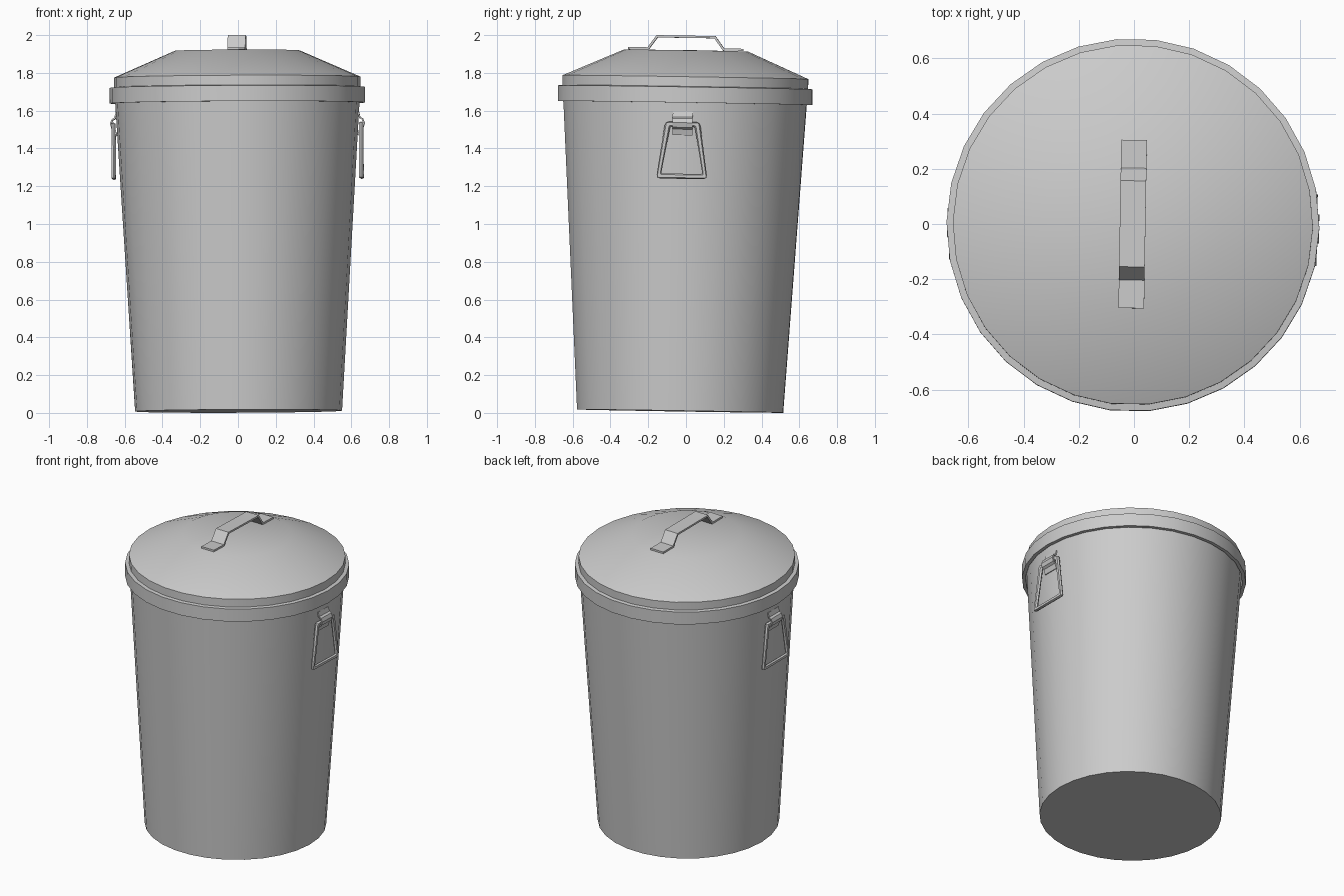
import bpy, bmesh
from math import sin, cos, pi, radians
from mathutils import Matrix, Vector

if "Cube" in bpy.data.objects:
    bpy.data.objects.remove(bpy.data.objects["Cube"])

SIDES = 30
# The whole bin leans very slightly, so every part shares this placement
LEAN = (Matrix.Translation((0.003, -0.031, 0.0095))
        @ Matrix.Rotation(-0.016, 4, 'X')
        @ Matrix.Rotation(-0.004, 4, 'Y')
        @ Matrix.Rotation(radians(-1.0), 4, 'Z'))


def finish(name, bm, turn=0.0):
    bmesh.ops.remove_doubles(bm, verts=bm.verts, dist=1e-5)
    mesh = bpy.data.meshes.new(name)
    bm.to_mesh(mesh)
    bm.free()
    mesh.shade_smooth()
    mesh.set_sharp_from_angle(angle=radians(30))
    obj = bpy.data.objects.new(name, mesh)
    bpy.context.collection.objects.link(obj)
    obj.matrix_world = LEAN @ Matrix.Rotation(turn, 4, 'Z')
    return obj


def lathe(name, profile):
    """Revolve (radius, z) points around the vertical axis."""
    bm = bmesh.new()
    rings = [[bm.verts.new((r * cos(2 * pi * i / SIDES), r * sin(2 * pi * i / SIDES), z))
              for i in range(SIDES)] for r, z in profile]
    for a, b in zip(rings, rings[1:]):
        for i in range(SIDES):
            j = (i + 1) % SIDES
            bm.faces.new((a[i], a[j], b[j], b[i]))
    bmesh.ops.dissolve_degenerate(bm, edges=bm.edges, dist=1e-6)
    return finish(name, bm)


def strip(name, path, width, thick, axis, turn=0.0):
    """Bent metal strap: 2D path of (u, z), thickened and extruded sideways."""
    pts = [Vector(p) for p in path]
    upper, lower = [], []
    for i, p in enumerate(pts):
        d1 = (p - pts[i - 1]).normalized() if i else None
        d2 = (pts[i + 1] - p).normalized() if i < len(pts) - 1 else None
        d1, d2 = d1 or d2, d2 or d1
        n = Vector((-d1.y - d2.y, d1.x + d2.x)).normalized()
        k = thick / 2 / max(0.5, n.dot(Vector((-d1.y, d1.x))))
        upper.append(p + n * k)
        lower.append(p - n * k)
    place = (lambda u, s, z: (s, u, z)) if axis == 'Y' else (lambda u, s, z: (u, s, z))
    bm = bmesh.new()
    rows = [[bm.verts.new(place(q.x, s, q.y)) for q, s in
             ((a, -width / 2), (a, width / 2), (b, width / 2), (b, -width / 2))]
            for a, b in zip(upper, lower)]
    for a, b in zip(rows, rows[1:]):
        for i in range(4):
            j = (i + 1) % 4
            bm.faces.new((a[i], a[j], b[j], b[i]))
    bm.faces.new(rows[0])
    bm.faces.new(rows[-1])
    bmesh.ops.recalc_face_normals(bm, faces=bm.faces)
    return finish(name, bm, turn)


def ring(name, top, bottom, half_top, half_bottom, bar, x, depth, turn):
    """Hanging trapezoid ring with clipped corners, lying in a vertical plane."""
    def outline(inset):
        t, b = top - inset, bottom + inset
        ht, hb = half_top - inset, half_bottom - inset
        c = 0.022 if inset == 0 else 0.008
        side = [(hb - c, b), (hb - c * 0.25, b + c * 0.3), (hb - c * 0.15, b + c),
                (ht + c * 0.15, t - c), (ht - c * 0.25, t - c * 0.3), (ht - c, t)]
        return side + [(-y, z) for y, z in reversed(side)]
    outer, inner = outline(0), outline(bar)
    mid_out, mid_in = outline(0.006), outline(bar - 0.006)
    h = depth / 2
    bm = bmesh.new()
    # six-sided bar section: outer edge, two front points, inner edge, two back points
    loops = [[bm.verts.new((x + dx, y, z)) for y, z in o] for o, dx in
             ((outer, 0), (mid_out, h), (mid_in, h), (inner, 0), (mid_in, -h), (mid_out, -h))]
    n = len(outer)
    for k in range(6):
        a, b = loops[k], loops[(k + 1) % 6]
        for i in range(n):
            j = (i + 1) % n
            bm.faces.new((a[i], a[j], b[j], b[i]))
    bmesh.ops.recalc_face_normals(bm, faces=bm.faces)
    return finish(name, bm, turn)


# Tapered body with closed base
lathe("bin_body", [(0, 0), (0.548, 0), (0.651, 1.70)])

# Lid: skirt with thickness, step, cone and flat crown
lathe("lid", [(0.654, 1.70), (0.654, 1.631), (0.676, 1.631), (0.676, 1.714),
              (0.653, 1.717), (0.653, 1.768), (0.33, 1.909), (0, 1.912)])

# Strap handle on the lid
half = [(0.305, 1.917), (0.2, 1.917), (0.153, 1.982)]
strip("lid_handle", [(-y, z) for y, z in half] + half[::-1], 0.093, 0.012, 'Y')

# Side carrying rings and the folded brackets that hold them
bracket_path = [(0.640, 1.582), (0.648, 1.552), (0.662, 1.544), (0.670, 1.524),
                (0.664, 1.502), (0.650, 1.492), (0.640, 1.459)]
for side, turn in (("right", 0.0), ("left", pi)):
    strip(side + "_bracket", bracket_path, 0.106, 0.008, 'X', turn)
    ring(side + "_ring", 1.530, 1.227, 0.092, 0.136, 0.027, 0.656, 0.02, turn)
